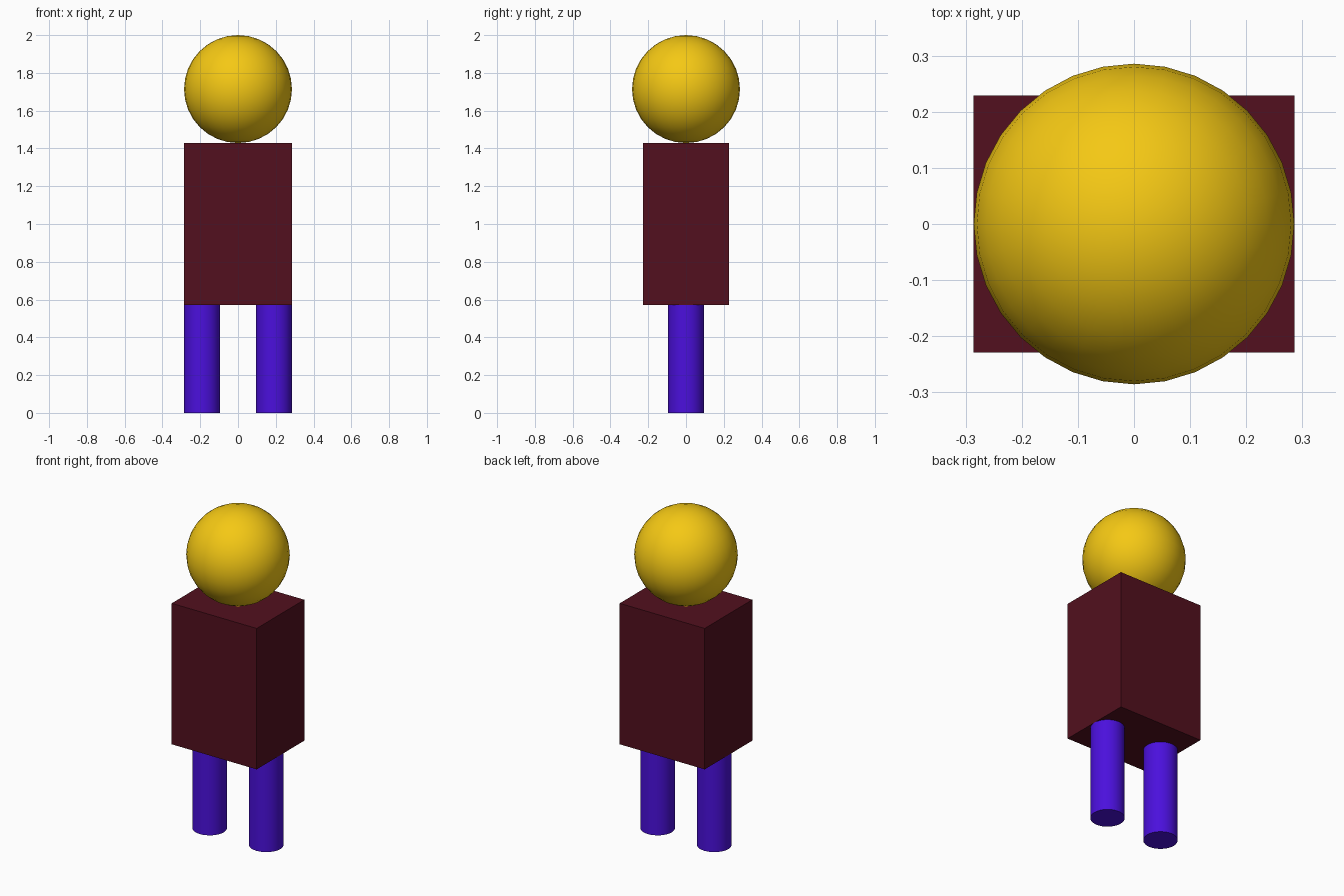
import bpy
import math

if "Cube" in bpy.data.objects:
    bpy.data.objects.remove(bpy.data.objects["Cube"])

U = 2 / 7  # head radius; the whole figure is seven of these tall


def material(name, rgb):
    mat = bpy.data.materials.new(name)
    mat.diffuse_color = (*rgb, 1)
    mat.use_nodes = True
    mat.node_tree.nodes["Principled BSDF"].inputs["Base Color"].default_value = mat.diffuse_color
    return mat


def finish(name, mat, smooth=False):
    obj = bpy.context.object
    obj.name = name
    obj.data.materials.append(mat)
    if smooth:
        bpy.ops.object.shade_smooth_by_angle(angle=math.radians(30))
    return obj


yellow = material("yellow", (0.91, 0.58, 0.007))
maroon = material("maroon", (0.085, 0.005, 0.013))
violet = material("violet", (0.07, 0.005, 0.72))

# Head: smooth ball resting on the torso
bpy.ops.mesh.primitive_uv_sphere_add(segments=32, ring_count=16, radius=U,
                                     location=(0, 0, 6 * U))
finish("head", yellow, True)

# Torso: plain box
bpy.ops.mesh.primitive_cube_add(size=1, location=(0, 0, 3.5 * U))
bpy.context.object.scale = (2 * U, 1.6 * U, 3 * U)
bpy.ops.object.transform_apply(location=False, rotation=False, scale=True)
finish("torso", maroon)

# Legs: a pair of cylinders flush with the torso sides
for side, x in (("left", 1), ("right", -1)):
    bpy.ops.mesh.primitive_cylinder_add(vertices=32, radius=U / 3, depth=2 * U,
                                        location=(x * U * 2 / 3, 0, U))
    finish(side + "_leg", violet, True)
